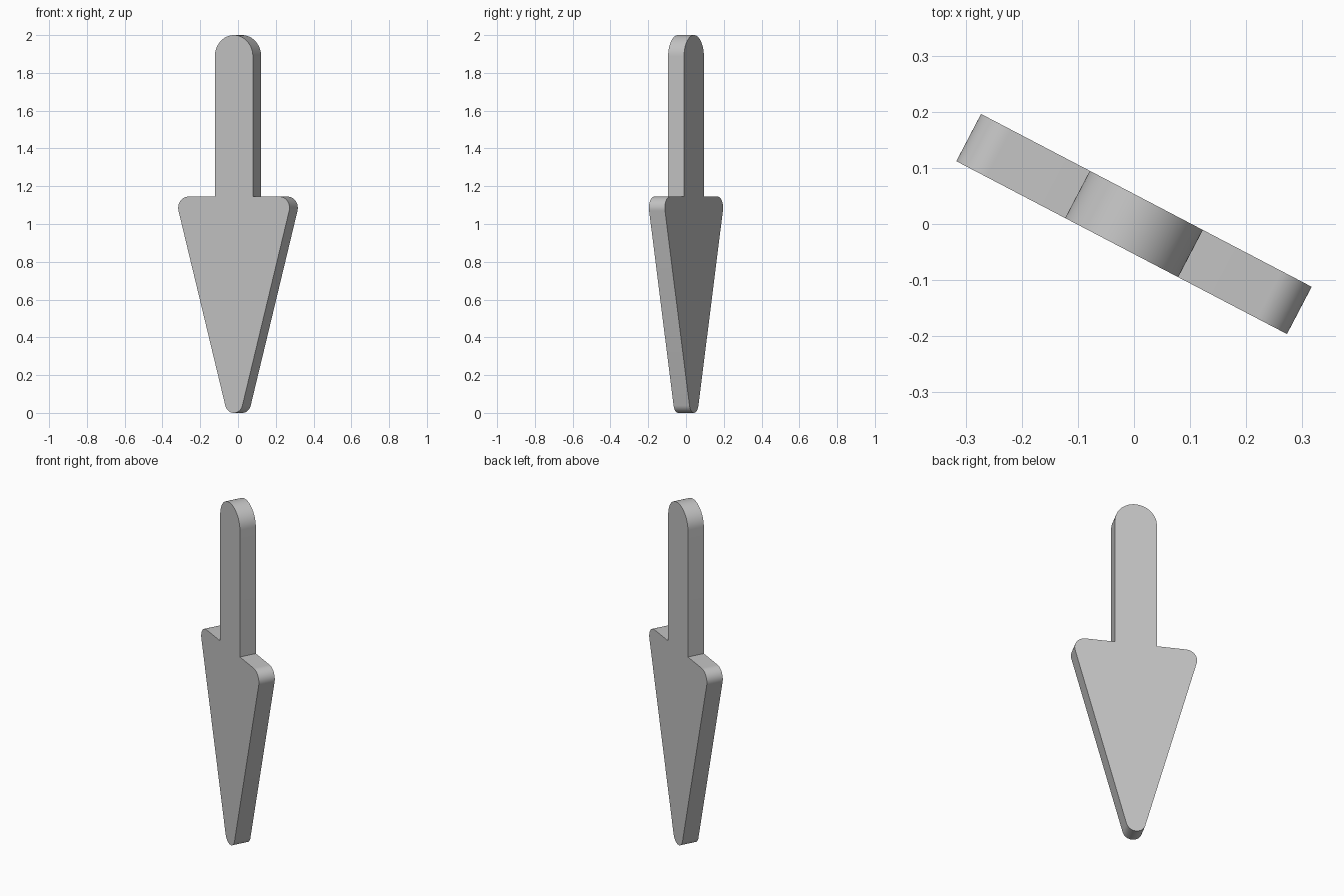
import bpy
import bmesh
from math import sin, cos, radians

cube = bpy.data.objects.get("Cube")
if cube:
    bpy.data.objects.remove(cube, do_unlink=True)

THICKNESS = 0.095
STEM_R, CORNER_R, TIP_R = 0.1137, 0.06, 0.053
TAPER = 15.2  # degrees the blade edge leans from vertical


def arc(cx, cz, r, start, end, steps):
    """Points on a circle arc, angles in degrees."""
    angles = [radians(start + (end - start) * i / steps) for i in range(steps + 1)]
    return [(cx + r * cos(a), cz + r * sin(a)) for a in angles]


# Right half of the outline, from the top of the stem to the tip
half = arc(0, 2 - STEM_R, STEM_R, 90, 0, 20)
half.append((STEM_R, 1.145))
half += arc(0.3325 - CORNER_R, 1.145 - CORNER_R, CORNER_R, 90, -TAPER, 16)
half += arc(0, TIP_R, TIP_R, -TAPER, -90, 14)
outline = half + [(-x, z) for x, z in reversed(half[1:-1])]

# Extruded flat arrow
bm = bmesh.new()
face = bm.faces.new([bm.verts.new((x, -THICKNESS / 2, z)) for x, z in outline])
result = bmesh.ops.extrude_face_region(bm, geom=[face], use_keep_orig=True)
back = [v for v in result["geom"] if isinstance(v, bmesh.types.BMVert)]
bmesh.ops.translate(bm, verts=back, vec=(0, THICKNESS, 0))
bmesh.ops.recalc_face_normals(bm, faces=bm.faces)
mesh = bpy.data.meshes.new("arrow_plate")
bm.to_mesh(mesh)
bm.free()

arrow = bpy.data.objects.new("arrow_plate", mesh)
bpy.context.collection.objects.link(arrow)
arrow.rotation_euler.z = radians(-27.6)

# Plain grey
grey = bpy.data.materials.new("light_grey")
grey.use_nodes = True
colour = (0.55, 0.55, 0.55, 1)
grey.diffuse_color = colour
grey.node_tree.nodes["Principled BSDF"].inputs["Base Color"].default_value = colour
mesh.materials.append(grey)

# Smooth the rounded ends, keep the rims sharp
bpy.ops.object.select_all(action="DESELECT")
arrow.select_set(True)
bpy.context.view_layer.objects.active = arrow
bpy.ops.object.shade_smooth_by_angle(angle=radians(30))
